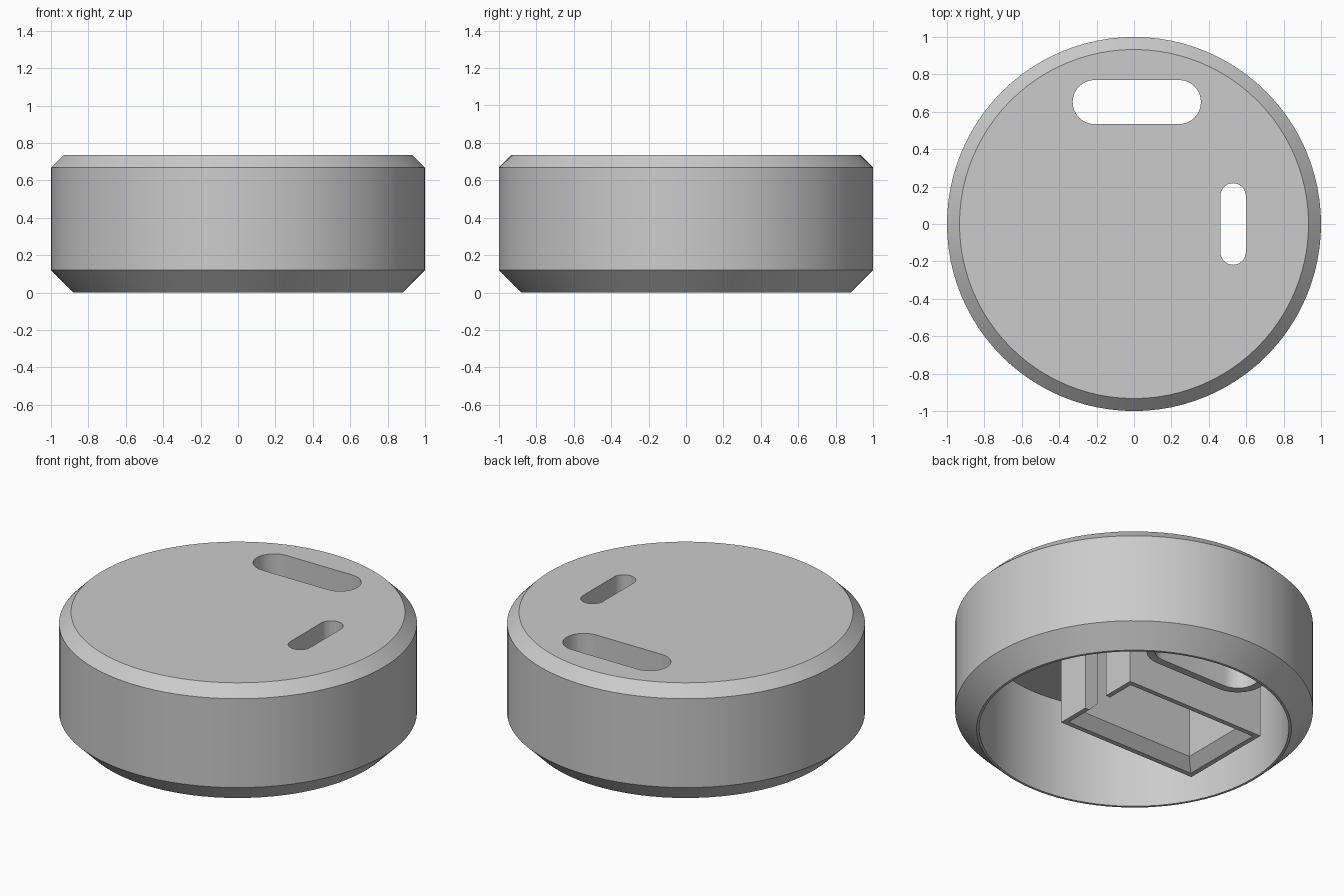
import bpy
import bmesh
from math import cos, sin, pi

old = bpy.data.objects.get("Cube")
if old:
    bpy.data.objects.remove(old, do_unlink=True)

grey = bpy.data.materials.new("plain grey")
grey.use_nodes = True
GREY = (0.6, 0.6, 0.6, 1)
grey.diffuse_color = GREY
grey.node_tree.nodes["Principled BSDF"].inputs["Base Color"].default_value = GREY

CEILING = 0.62


def circle(radius, sides=96):
    return [(radius * cos(2 * pi * i / sides), radius * sin(2 * pi * i / sides))
            for i in range(sides)]


def stadium(cx, cy, half, radius, along_y=False, steps=16):
    """Rounded slot outline; half is the distance from centre to each arc centre."""
    pts = []
    for side in (1, -1):
        for i in range(steps + 1):
            a = -pi / 2 + pi * i / steps
            u, v = side * (half + radius * cos(a)), side * radius * sin(a)
            pts.append((cx - v, cy + u) if along_y else (cx + u, cy + v))
    return pts


def rectangle(x0, x1, y0, y1, inset=0):
    x0, x1, y0, y1 = x0 + inset, x1 - inset, y0 + inset, y1 - inset
    return [(x0, y0), (x1, y0), (x1, y1), (x0, y1)]


def loft(name, loops, closed=False):
    """Skin a list of (outline, z); closed joins last to first, else both ends are capped."""
    bm = bmesh.new()
    rings = [[bm.verts.new((x, y, z)) for x, y in outline] for outline, z in loops]
    pairs = list(zip(rings, rings[1:]))
    if closed:
        pairs.append((rings[-1], rings[0]))
    else:
        bm.faces.new(rings[0])
        bm.faces.new(rings[-1])
    for a, b in pairs:
        for i in range(len(a)):
            j = (i + 1) % len(a)
            bm.faces.new((a[i], a[j], b[j], b[i]))
    bmesh.ops.recalc_face_normals(bm, faces=bm.faces)
    mesh = bpy.data.meshes.new(name)
    bm.to_mesh(mesh)
    bm.free()
    mesh.materials.append(grey)
    obj = bpy.data.objects.new(name, mesh)
    bpy.context.collection.objects.link(obj)
    return obj


def cut(target, name, outline, z0, z1):
    """Subtract a prism from the target and discard the cutter."""
    cutter = loft(name, [(outline, z0), (outline, z1)])
    cutter.hide_render = True
    mod = target.modifiers.new(name, "BOOLEAN")
    mod.operation = "DIFFERENCE"
    mod.solver = "EXACT"
    mod.object = cutter
    bpy.context.view_layer.objects.active = target
    bpy.ops.object.modifier_apply(modifier=name)
    bpy.data.objects.remove(cutter, do_unlink=True)


# Hollow round housing, open underneath, with chamfered edges
housing = loft("housing", [
    (circle(0.865), CEILING), (circle(0.865), 0), (circle(0.88), 0),
    (circle(1), 0.12), (circle(1), 0.668), (circle(0.933), 0.735)])

# Two rounded slots through the top
big_slot = stadium(0.015, 0.652, 0.225, 0.118)
cut(housing, "big_slot_cutter", big_slot, 0.3, 1)
cut(housing, "small_slot_cutter", stadium(0.53, 0, 0.15, 0.068, True), 0.3, 1)

# Sleeve continuing the big slot downwards
sleeve = stadium(0.015, 0.652, 0.225, 0.165)
loft("slot_sleeve", [(big_slot, 0.12), (big_slot, CEILING),
                     (sleeve, CEILING), (sleeve, 0.12)], closed=True)

# Rectangular inner frame with a chamfered mouth
base = 0.07
box = (-0.67, 0.28, -0.3, 0.3)
frame = loft("inner_frame", [
    (rectangle(*box), CEILING), (rectangle(*box), base),
    (rectangle(*box, 0.03), base), (rectangle(*box, 0.09), base + 0.06),
    (rectangle(*box, 0.09), CEILING)], closed=True)

# Gap in the frame wall facing the small slot
cut(frame, "gap_cutter", rectangle(0.1, 0.4, -0.09, 0.09), -0.1, 1)

# Smooth the curved walls while keeping the edges crisp
bpy.ops.object.select_all(action="DESELECT")
for name in ("housing", "slot_sleeve"):
    obj = bpy.data.objects[name]
    obj.select_set(True)
    bpy.context.view_layer.objects.active = obj
bpy.ops.object.shade_smooth_by_angle(angle=pi / 6)
